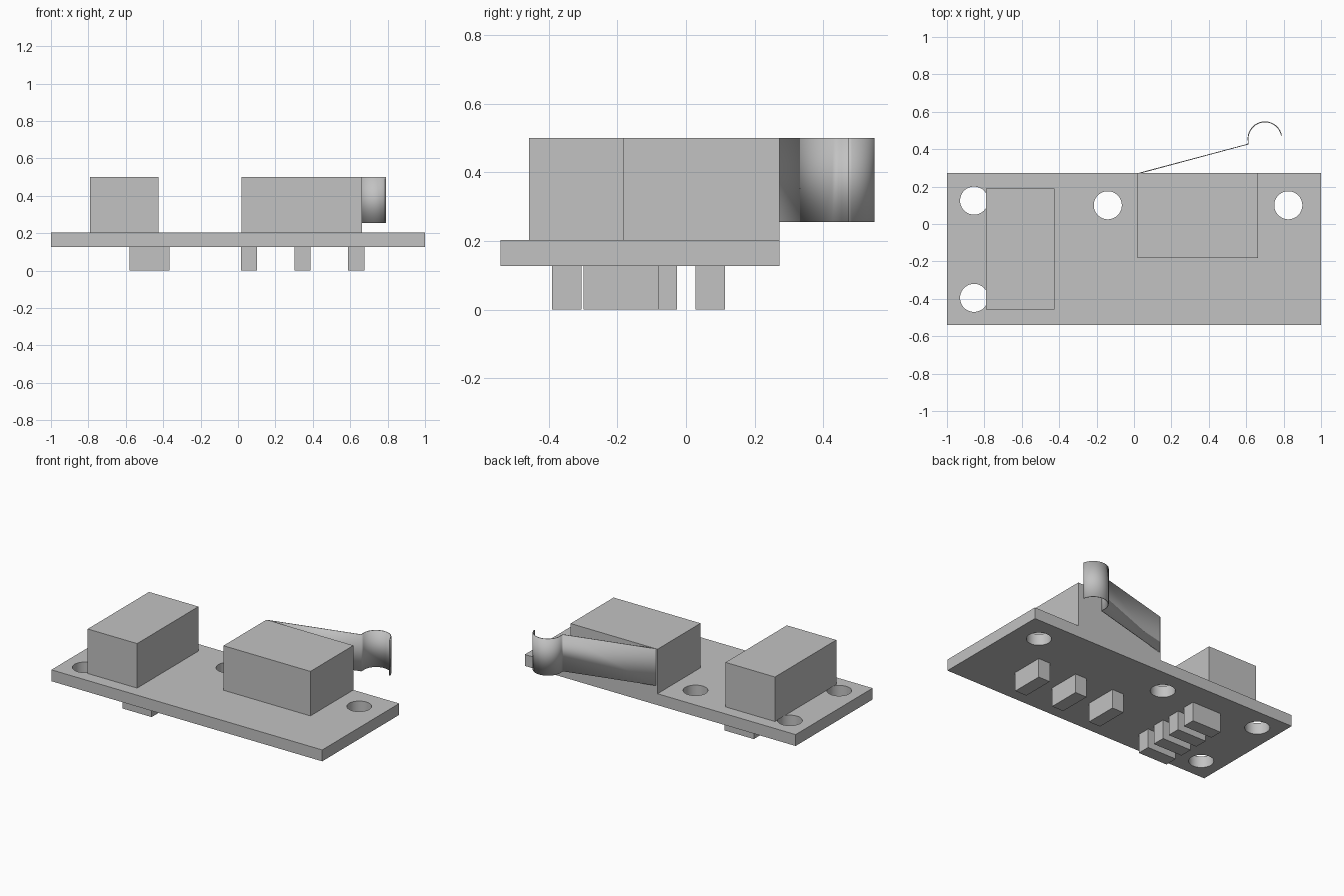
import bpy
import bmesh
from math import cos, sin, radians

default = bpy.data.objects.get("Cube")
if default:
    bpy.data.objects.remove(default, do_unlink=True)

GREY = (0.54, 0.54, 0.54, 1)
grey = bpy.data.materials.new("plain grey")
grey.use_nodes = True
grey.diffuse_color = GREY
grey.node_tree.nodes["Principled BSDF"].inputs["Base Color"].default_value = GREY

BOARD_BOTTOM, BOARD_TOP, BODY_TOP = 0.127, 0.203, 0.5


def add_object(name, bm):
    mesh = bpy.data.meshes.new(name)
    bm.to_mesh(mesh)
    bm.free()
    mesh.materials.append(grey)
    obj = bpy.data.objects.new(name, mesh)
    bpy.context.collection.objects.link(obj)
    return obj


def box(name, x, y, z):
    bm = bmesh.new()
    bmesh.ops.create_cube(bm, size=1)
    for v in bm.verts:
        v.co = [lo + (c + 0.5) * (hi - lo) for c, (lo, hi) in zip(v.co, (x, y, z))]
    return add_object(name, bm)


def smooth(obj):
    bpy.ops.object.select_all(action="DESELECT")
    obj.select_set(True)
    bpy.context.view_layer.objects.active = obj
    bpy.ops.object.shade_smooth_by_angle(angle=radians(30))


# Circuit board with four mounting holes
board = box("board", (-1, 1), (-0.54, 0.272), (BOARD_BOTTOM, BOARD_TOP))
for i, (x, y) in enumerate([(-0.855, 0.125), (-0.855, -0.395), (-0.14, 0.1), (0.825, 0.1)]):
    bpy.ops.mesh.primitive_cylinder_add(vertices=48, radius=0.075, depth=0.4,
                                        location=(x, y, BOARD_TOP))
    cutter = bpy.context.object
    cutter.name = f"hole_cutter_{i + 1}"
    cutter.data.materials.append(grey)
    cutter.hide_render = True
    cutter.hide_set(True)
    cut = board.modifiers.new("hole", "BOOLEAN")
    cut.operation = "DIFFERENCE"
    cut.solver = "EXACT"
    cut.object = cutter

# Bake the holes so the rims can be shaded, then drop the cutters
depsgraph = bpy.context.evaluated_depsgraph_get()
cut_mesh = bpy.data.meshes.new_from_object(board.evaluated_get(depsgraph))
board.modifiers.clear()
board.data = cut_mesh
for obj in [o for o in bpy.data.objects if o.name.startswith("hole_cutter")]:
    bpy.data.objects.remove(obj, do_unlink=True)
smooth(board)

# Connector and switch housings on top
box("connector_body", (-0.79, -0.425), (-0.457, 0.19), (BOARD_TOP, BODY_TOP))
box("switch_body", (0.02, 0.662), (-0.182, 0.272), (BOARD_TOP, BODY_TOP))

# Solder pins underneath: three for the switch, four for the connector
for i in range(3):
    x = 0.015 + i * 0.287
    box(f"switch_pin_{i + 1}", (x, x + 0.086), (-0.298, -0.08), (0, BOARD_BOTTOM))
for i in range(4):
    y = -0.39 + i * 0.139
    box(f"connector_pin_{i + 1}", (-0.58, -0.365), (y, y + 0.086), (0, BOARD_BOTTOM))

# Thin switch lever: a straight arm ending in a curled tip
path = [(0.03, 0.272), (0.61, 0.427)]
for i in range(33):
    a = radians(188 - i * 177 / 32)
    path.append((0.7 + 0.09 * cos(a), 0.456 + 0.09 * sin(a)))
bm = bmesh.new()
rails = [[bm.verts.new((x, y, z)) for x, y in path] for z in (0.255, BODY_TOP)]
for i in range(len(path) - 1):
    bm.faces.new((rails[0][i], rails[0][i + 1], rails[1][i + 1], rails[1][i]))
lever = add_object("switch_lever", bm)
sheet = lever.modifiers.new("sheet thickness", "SOLIDIFY")
sheet.thickness = 0.005
sheet.offset = 0
smooth(lever)
